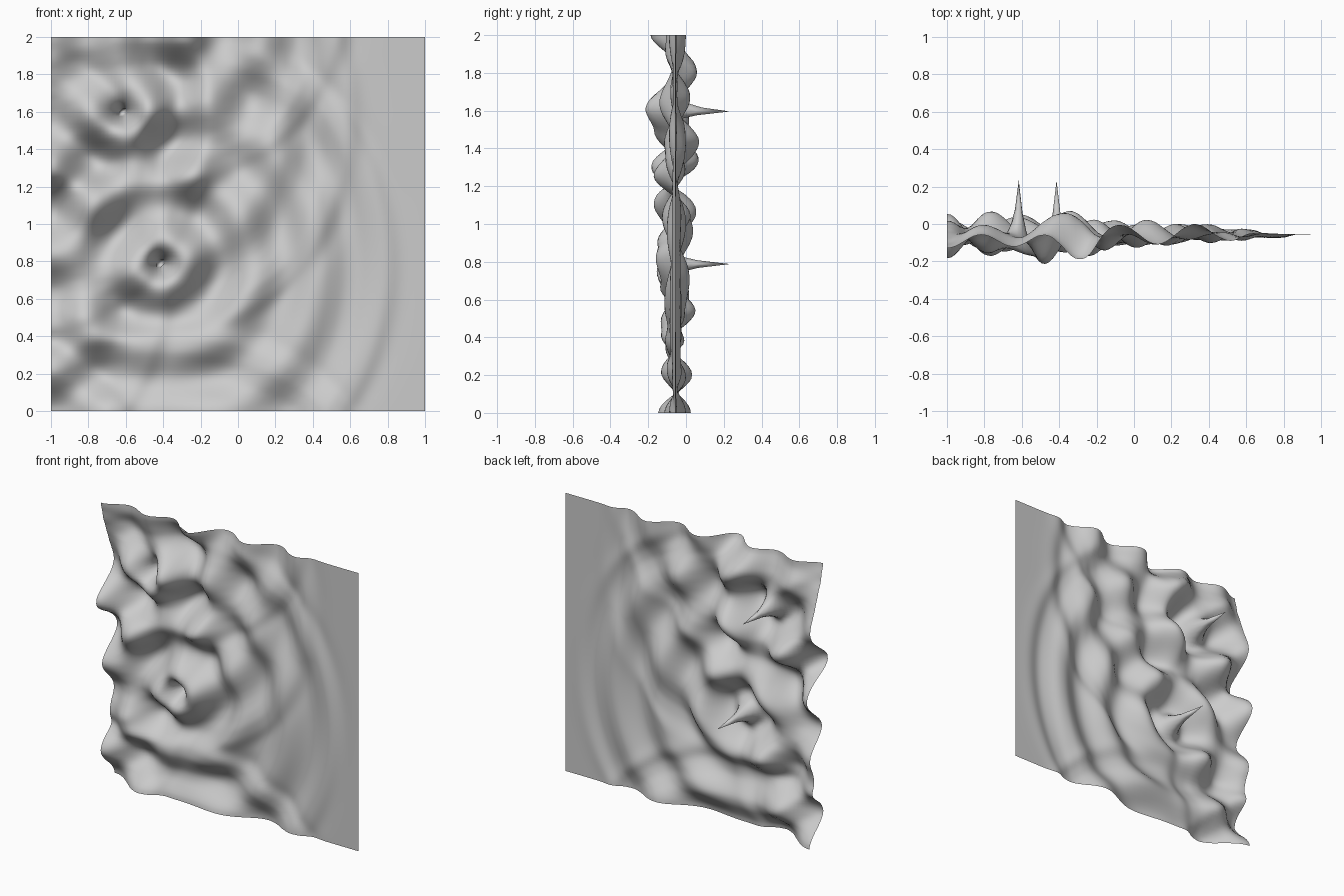
import bpy, math

if "Cube" in bpy.data.objects:
    bpy.data.objects.remove(bpy.data.objects["Cube"])

# Upright rippled sheet: two vibrating points send waves that reflect off the borders
N = 99                         # cells per side
DX = 2.0 / N
TIP = 0.29                     # spike height above the calm sheet
BASE = -0.057                  # y of the calm sheet
WAVELENGTH = 0.35
COURANT = 0.5
PERIODS = 4.21
DAMPING = 0.002
DISPERSION = 0.93              # wave number times speed over frequency; below 1 means a springy sheet
SOURCES = [(29, 39), (19, 79)]  # grid columns and rows of the vibrating points

omega = 2 * math.pi * COURANT * DX / WAVELENGTH / DISPERSION   # phase per step
spring = omega ** 2 * (1 - DISPERSION ** 2)
steps = round(PERIODS * 2 * math.pi / omega)
omega = PERIODS * 2 * math.pi / steps
amp = TIP / math.sin(omega * steps)


def mirror(i):
    # reflecting border
    return -i if i < 0 else (2 * N - i if i > N else i)


M = N + 1
left = [mirror(i - 1) for i in range(M)]
right = [mirror(i + 1) for i in range(M)]
old = [[0.0] * M for _ in range(M)]
cur = [[0.0] * M for _ in range(M)]
c2 = COURANT ** 2
keep = 1 - DAMPING
hold = 1 - spring

# Wave equation, stepped in time
for s in range(1, steps + 1):
    new = []
    for j in range(M):
        row, dn, up, prev = cur[j], cur[left[j]], cur[right[j]], old[j]
        new.append([hold * row[i] + keep * (row[i] - prev[i])
                    + c2 * (row[left[i]] + row[right[i]] + dn[i] + up[i] - 4 * row[i])
                    for i in range(M)])
    for i, j in SOURCES:
        new[j][i] = amp * math.sin(omega * s)
    old, cur = cur, new

# Sheet mesh
verts = [(-1 + i * DX, BASE + cur[j][i], j * DX) for j in range(M) for i in range(M)]
faces = [(j * M + i, j * M + i + 1, (j + 1) * M + i + 1, (j + 1) * M + i)
         for j in range(N) for i in range(N)]
mesh = bpy.data.meshes.new("rippled_sheet")
mesh.from_pydata(verts, [], faces)
mesh.shade_smooth()
sheet = bpy.data.objects.new("rippled_sheet", mesh)
bpy.context.collection.objects.link(sheet)
